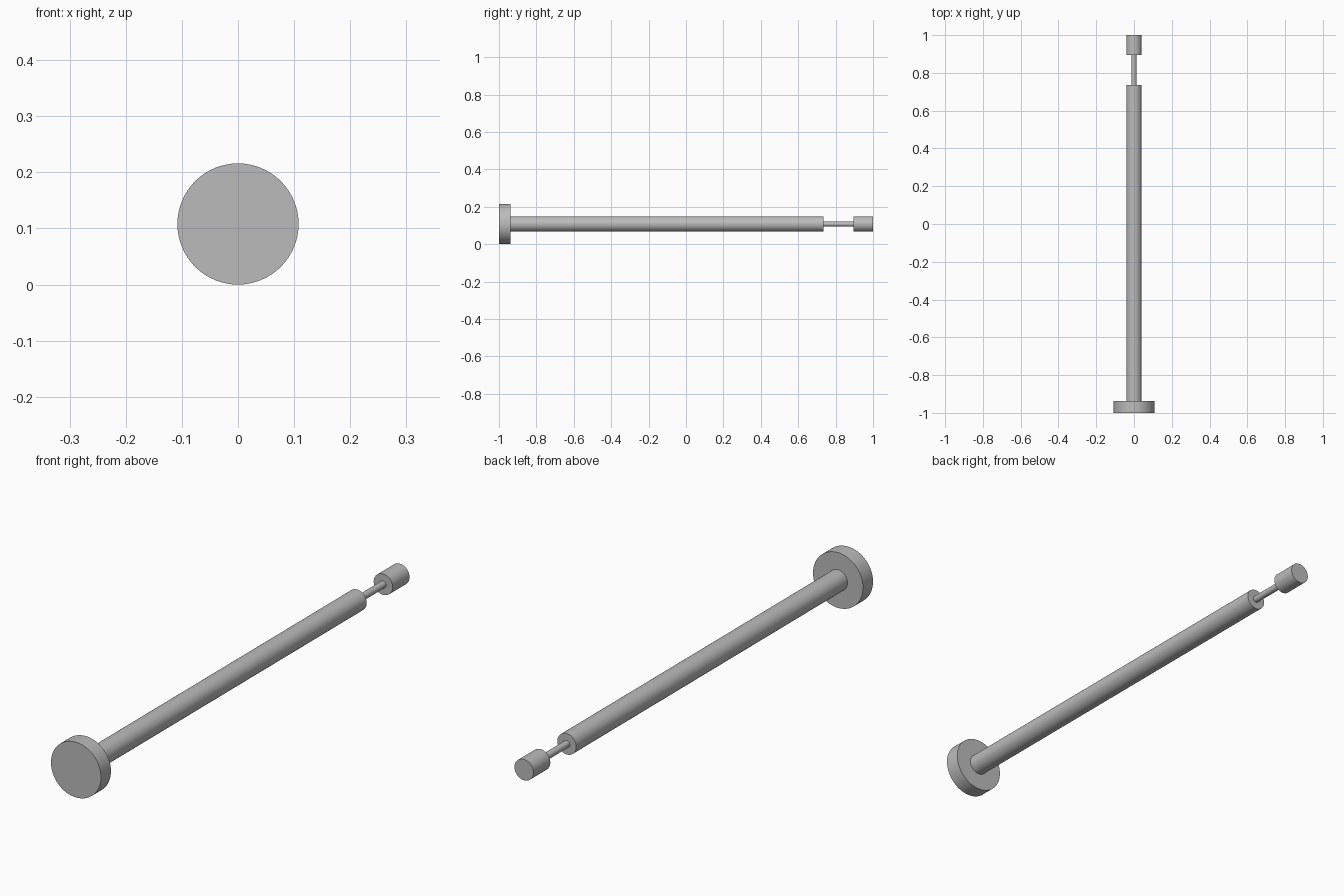
import bpy
import math

cube = bpy.data.objects.get("Cube")
if cube:
    bpy.data.objects.remove(cube, do_unlink=True)

AXIS_Z = 0.108  # height of the common axis, equal to the head radius

grey = bpy.data.materials.new("plain grey")
grey.use_nodes = True
colour = (0.5, 0.5, 0.5, 1)
grey.diffuse_color = colour
grey.node_tree.nodes["Principled BSDF"].inputs["Base Color"].default_value = colour


def rod(name, radius, y_start, y_end):
    """Smooth round bar lying along y, with flat sharp-edged ends."""
    bpy.ops.mesh.primitive_cylinder_add(
        vertices=64, radius=radius, depth=y_end - y_start,
        location=(0, (y_start + y_end) / 2, AXIS_Z),
        rotation=(math.pi / 2, 0, 0))
    obj = bpy.context.object
    obj.name = name
    obj.data.materials.append(grey)
    bpy.ops.object.shade_smooth_by_angle(angle=math.radians(30))


# Wide disc head at the front, long shaft, thin neck and short end cap
rod("disc_head", AXIS_Z, -1.0, -0.938)
rod("shaft", 0.041, -0.938, 0.736)
rod("thin_neck", 0.0135, 0.736, 0.896)
rod("end_cap", 0.041, 0.896, 1.0)
